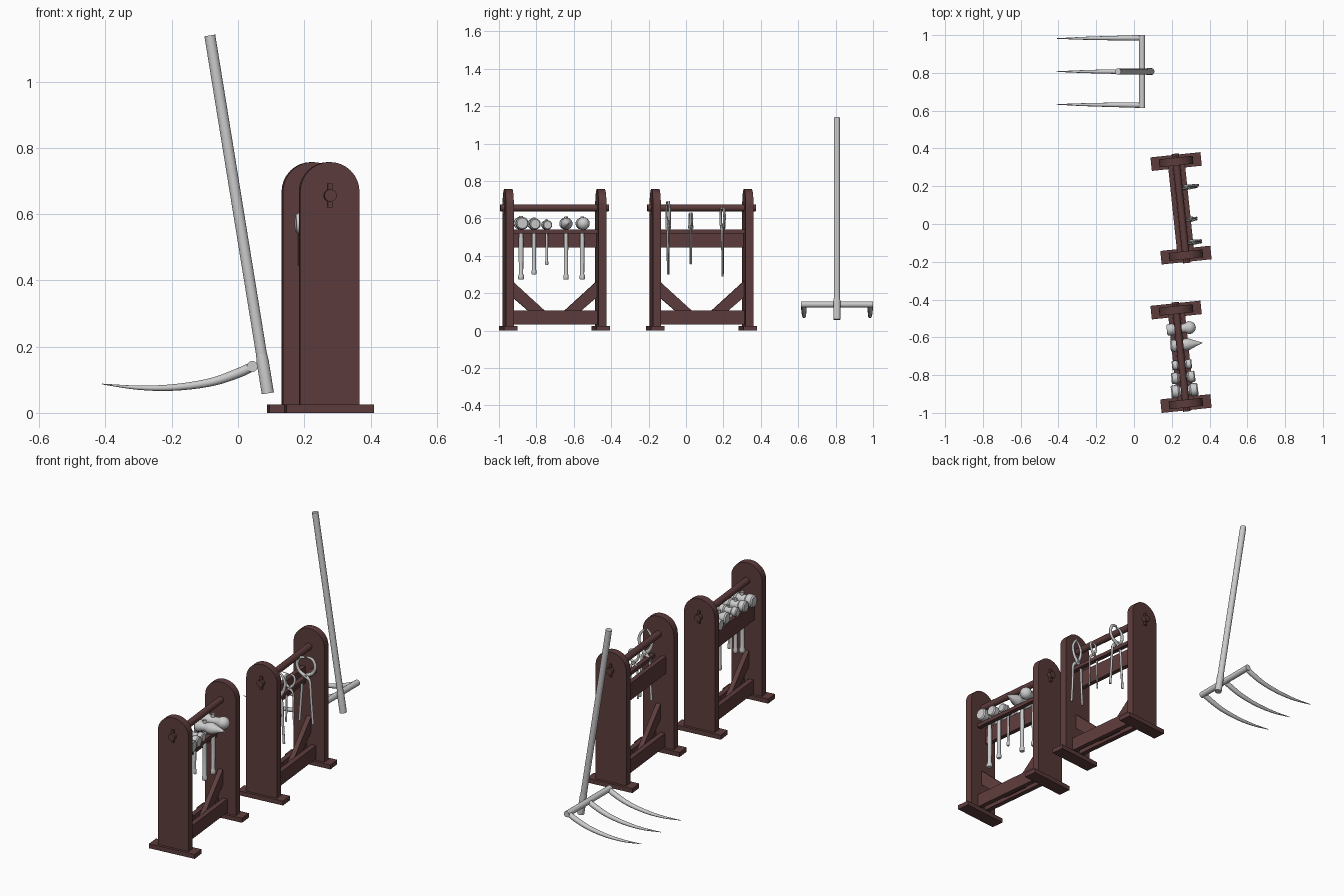
import bpy, bmesh, math
from mathutils import Vector, Matrix

if "Cube" in bpy.data.objects:
    bpy.data.objects.remove(bpy.data.objects["Cube"])

wood = bpy.data.materials.new("dark_wood")
wood.diffuse_color = (0.11, 0.045, 0.045, 1)
wood.use_nodes = True
wood.node_tree.nodes["Principled BSDF"].inputs["Base Color"].default_value = wood.diffuse_color


def finish(name, bm, M, mat=None, smooth=False):
    bmesh.ops.recalc_face_normals(bm, faces=bm.faces)
    me = bpy.data.meshes.new(name)
    bm.to_mesh(me)
    bm.free()
    ob = bpy.data.objects.new(name, me)
    bpy.context.collection.objects.link(ob)
    ob.matrix_world = M
    if mat:
        me.materials.append(mat)
    if smooth:
        bpy.ops.object.select_all(action='DESELECT')
        ob.select_set(True)
        bpy.context.view_layer.objects.active = ob
        bpy.ops.object.shade_smooth_by_angle(angle=math.radians(40))
    return ob


def prism(name, pts, lo, hi, M, axis='y', mat=wood):
    """Extrude a closed outline: (x, z) along y, or (y, z) along x."""
    bm = bmesh.new()
    put = (lambda a, b, d: (a, d, b)) if axis == 'y' else (lambda a, b, d: (d, a, b))
    r1 = [bm.verts.new(put(a, b, lo)) for a, b in pts]
    r2 = [bm.verts.new(put(a, b, hi)) for a, b in pts]
    bm.faces.new(r1)
    bm.faces.new(r2)
    for i in range(len(pts)):
        j = (i + 1) % len(pts)
        bm.faces.new((r1[i], r1[j], r2[j], r2[i]))
    return finish(name, bm, M, mat)


def box(name, x, y, z, M):
    return prism(name, [(x[0], z[0]), (x[1], z[0]), (x[1], z[1]), (x[0], z[1])], *y, M)


def tube(name, path, radii, M, side=(0, 1, 0), n=16, flat=1, mat=None):
    """Round (or flattened) sweep with a radius at every path point."""
    bm = bmesh.new()
    P = [Vector(p) for p in path]
    s = Vector(side)
    rings = []
    for i, p in enumerate(P):
        t = (P[min(i + 1, len(P) - 1)] - P[max(i - 1, 0)]).normalized()
        u = t.cross(s).normalized()
        ring = []
        for k in range(n):
            a = 2 * math.pi * k / n
            ring.append(bm.verts.new(p + radii[i] * (u * math.cos(a) + s * flat * math.sin(a))))
        rings.append(ring)
    bm.faces.new(rings[0])
    bm.faces.new(rings[-1])
    for a, b in zip(rings, rings[1:]):
        for k in range(n):
            j = (k + 1) % n
            bm.faces.new((a[k], a[j], b[j], b[k]))
    return finish(name, bm, M, mat, True)


def smooth_path(ctrl, steps=5):
    """Catmull-Rom through control tuples (x, z, radius)."""
    C = [Vector(c) for c in ctrl]
    C = [2 * C[0] - C[1]] + C + [2 * C[-1] - C[-2]]
    out = []
    for i in range(1, len(C) - 2):
        a, b, c, d = C[i - 1:i + 3]
        for k in range(steps):
            t = k / steps
            out.append(0.5 * (2 * b + (c - a) * t + (2 * a - 5 * b + 4 * c - d) * t * t
                              + (3 * b - a - 3 * c + d) * t ** 3))
    return out + [C[-2]]


def rack(tag, M):
    X = (1, 0, 0)
    E = 0.249
    arch = [(-0.09, 0.02), (0.09, 0.02)] + [
        (0.09 * math.cos(math.pi * k / 16), 0.667 + 0.09 * math.sin(math.pi * k / 16))
        for k in range(17)]
    for s, end in ((-1, "front"), (1, "back")):
        c = s * E
        prism(f"{tag}_{end}_plate", arch, c - 0.021, c + 0.021, M)
        box(f"{tag}_{end}_foot", (-0.133, 0.133), (c - 0.036, c + 0.036), (0, 0.025), M)
        # wedge through the rod end
        w = sorted((s * 0.268, s * 0.28))
        box(f"{tag}_{end}_wedge", (-0.007, 0.007), w, (0.62, 0.692), M)
        # diagonal brace
        i = E - 0.018
        prism(f"{tag}_{end}_brace",
              [(s * i, 0.268), (s * (i - 0.24), 0.05), (s * (i - 0.155), 0.05), (s * i, 0.182)],
              -0.013, 0.013, M, 'x')
    tube(f"{tag}_top_rod", [(0, -0.291, 0.656), (0, 0.291, 0.656)], [0.019] * 2, M, X, 12, mat=wood)
    inner = (-E + 0.015, E - 0.015)
    box(f"{tag}_board", (-0.045, -0.02), inner, (0.445, 0.54), M)
    box(f"{tag}_front_rail", (0.02, 0.045), inner, (0.52, 0.54), M)
    for s in (-1, 1):
        box(f"{tag}_stretcher", sorted((s * 0.013, s * 0.04)), inner, (0.032, 0.107), M)


def place(y):
    return Matrix.Translation((0.249, y, 0)) @ Matrix.Rotation(math.radians(6), 4, 'Z')


MA, MB = place(-0.703), place(0.083)
rack("hammer_rack", MA)
rack("tong_rack", MB)

# Head profiles: (x, radius), in units of the head radius for the sledges
sledge = [(-2.1, .82), (-1.9, 1), (-1.0, 1), (-.75, .75), (.75, .75), (1.0, 1), (1.9, 1), (2.1, .82)]
pick = [(-.05, .026), (-.043, .032), (-.025, .032), (-.012, .024), (.012, .024),
        (.03, .032), (.05, .03), (.08, .017), (.121, .001)]
ball = [(-.06, .026), (-.052, .031), (-.03, .031), (-.012, .022), (.012, .022)] + [
    (.06 - .034 * math.cos(math.pi * k / 8), max(.001, .034 * math.sin(math.pi * k / 8)))
    for k in range(2, 9)]
hammers = [(-.180, .034, .013, .273, sledge), (-.110, .030, .011, .30, sledge),
           (-.042, .025, .007, .35, sledge), (.062, .032, .012, .273, pick),
           (.149, .032, .012, .273, ball)]
for y, R, h, low, prof in hammers:
    z = 0.54 + R
    k = R if prof is sledge else 1
    tube("hammer_head", [(a * k, y, z) for a, r in prof], [r * k for a, r in prof], MA)
    zs = [low, low + .004, low + .018, low + .03, .45, z + R + .006]
    tube("hammer_handle", [(0, y, q) for q in zs],
         [h, h * 1.2, h * 1.2, h * .9, h, h * .8], MA, n=12)

# Tongs straddling the front rail; half shapes as (offset, z, radius) from tip to handle end
round_jaw = [(.003, .655, .006), (.035, .647, .008), (.05, .61, .009), (.036, .572, .009),
             (0, .55, .011), (-.024, .525, .008), (-.03, .45, .007), (-.042, .29, .007)]
long_jaw = [(.005, .69, .005), (.025, .665, .007), (.036, .63, .008), (.025, .585, .009),
            (0, .553, .011), (-.024, .525, .008), (-.028, .43, .007), (-.036, .30, .007)]
small_jaw = [(.003, .628, .005), (.02, .62, .006), (.026, .598, .007), (.016, .57, .007),
             (0, .553, .008), (-.021, .525, .006), (-.022, .44, .005), (-.026, .355, .005)]
for y, shape in ((-.185, long_jaw), (-.063, small_jaw), (.108, round_jaw)):
    for s in (-1, 1):
        pts = smooth_path(shape)
        tube("tong_arm", [(.05 + s * p.x, y + s * .005, p.y) for p in pts],
             [p.z for p in pts], MB, n=10, flat=.8)
    tube("tong_rivet", [(.05, y - .014, .553), (.05, y + .014, .553)], [.008] * 2, MB, (1, 0, 0), 12)

# Leaning fork
I = Matrix.Identity(4)
FY = 0.807
bottom, top = Vector((.09, FY, .059)), Vector((-.085, FY, 1.139))
tube("fork_handle", [bottom, top], [.0165] * 2, I, n=20)
tube("fork_socket", [bottom, bottom.lerp(top, .09), bottom.lerp(top, .11)], [.0185, .0185, .0165], I, n=20)
tube("fork_crossbar", [(.043, .614, .14), (.043, 1.0, .14)], [.0165] * 2, I, (1, 0, 0))
tine = [(.05, .143, .014), (0, .12, .0145), (-.08, .093, .0125), (-.19, .077, .010),
        (-.30, .076, .0065), (-.41, .087, .0012)]
for y, drift in ((.63, .003), (FY, 0), (.985, -.003)):
    pts = smooth_path(tine)
    tube("fork_tine", [(p.x, y + drift * (-p.x / .41), p.y) for p in pts], [p.z for p in pts], I, n=12)
